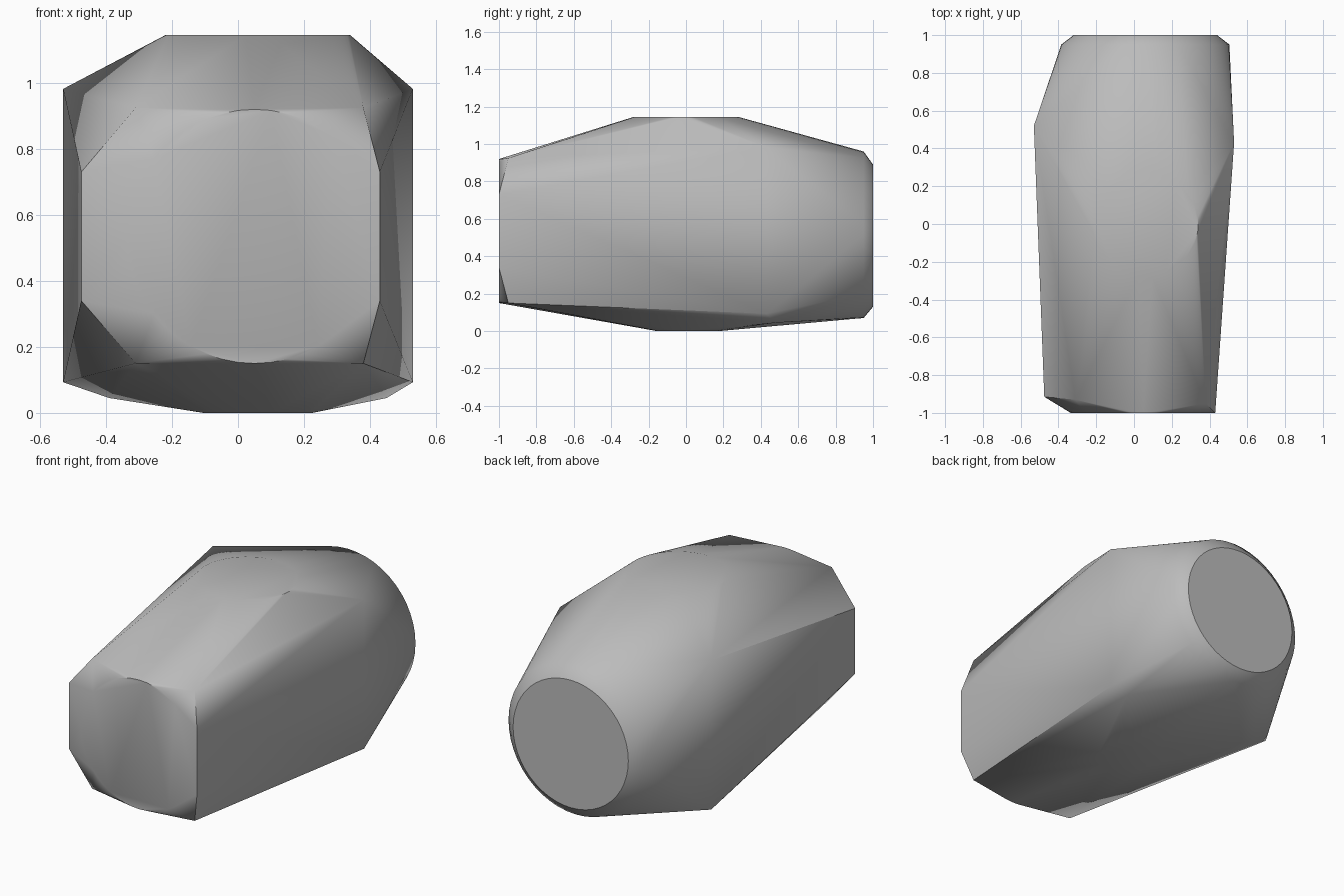
import bpy
import bmesh
import math
from mathutils import Vector

cube = bpy.data.objects.get("Cube")
if cube:
    bpy.data.objects.remove(cube, do_unlink=True)

# Single grey finish
grey = bpy.data.materials.new("plain_grey")
grey.use_nodes = True
colour = (0.5, 0.5, 0.5, 1)
grey.diffuse_color = colour
grey.node_tree.nodes["Principled BSDF"].inputs["Base Color"].default_value = colour


def circle(centre, radius, axis, count=48):
    """Points of a circle facing along the y or z axis."""
    points = []
    for i in range(count):
        a = 2 * math.pi * i / count
        u, v = radius * math.cos(a), radius * math.sin(a)
        offset = Vector((u, 0, v)) if axis == "y" else Vector((u, v, 0))
        points.append(Vector(centre) + offset)
    return points


# Round back face with its chamfer
points = circle((0.06, 1, 0.51), 0.38, "y")
points += circle((0.06, 0.95, 0.515), 0.445, "y")
# Round pads on the top and underside
points += circle((0.06, 0, 1.145), 0.28, "z")
points += circle((0.06, 0.01, 0), 0.165, "z")
# Front face: a disc trimmed on its left
for p in circle((0.05, -1, 0.535), 0.385, "y"):
    p.x = min(p.x, 0.43)
    points.append(p)
# Corners around the front face
for x, y, low, high in ((-0.475, -0.915, 0.34, 0.73), (-0.31, -0.93, 0.15, 0.925),
                        (0.38, -0.95, 0.15, 0.925), (0.43, -1, 0.34, 0.73)):
    points += [Vector((x, y, z)) for z in (low, high)]
# Broad shoulders on both sides
for x, y in ((-0.53, 0.52), (0.53, 0.43)):
    points += [Vector((x, y, z)) for z in (0.093, 0.982)]
# Lower shoulder break
points += [Vector((x, 0.48, 0.045)) for x in (-0.39, 0.45)]

# Wrap the sections in one faceted body
bm = bmesh.new()
for p in points:
    bm.verts.new(p)
hull = bmesh.ops.convex_hull(bm, input=bm.verts[:])
loose = [v for v in bm.verts if not v.link_faces]
bmesh.ops.delete(bm, geom=loose, context="VERTS")
bmesh.ops.remove_doubles(bm, verts=bm.verts[:], dist=0.0005)
bmesh.ops.dissolve_limit(bm, angle_limit=math.radians(0.5),
                         verts=bm.verts[:], edges=bm.edges[:])
bmesh.ops.recalc_face_normals(bm, faces=bm.faces[:])
mesh = bpy.data.meshes.new("hammer_head")
bm.to_mesh(mesh)
bm.free()
mesh.materials.append(grey)
head = bpy.data.objects.new("hammer_head", mesh)
bpy.context.collection.objects.link(head)

# Smooth shading with crisp rims, soft behind the back chamfer
bpy.ops.object.select_all(action="DESELECT")
head.select_set(True)
bpy.context.view_layer.objects.active = head
bpy.ops.object.shade_smooth_by_angle(angle=math.radians(35))
for edge in mesh.edges:
    if all(abs(mesh.vertices[i].co.y - 0.95) < 0.01 for i in edge.vertices):
        edge.use_edge_sharp = False
